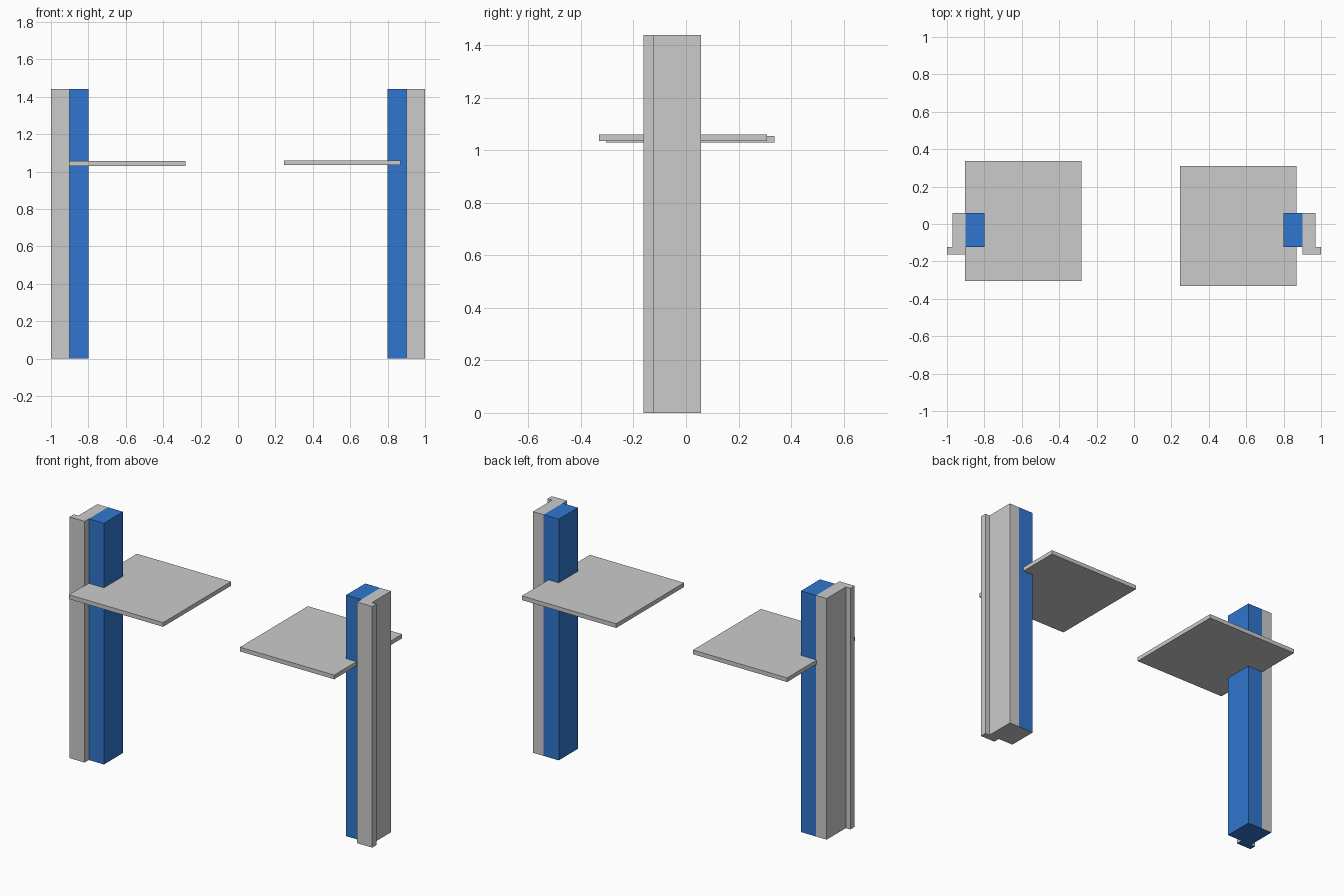
import bpy, bmesh

if "Cube" in bpy.data.objects:
    bpy.data.objects.remove(bpy.data.objects["Cube"])

HEIGHT = 1.44

blue = bpy.data.materials.new("blue")
blue.diffuse_color = (0.03, 0.18, 0.62, 1.0)
blue.use_nodes = True
blue.node_tree.nodes["Principled BSDF"].inputs["Base Color"].default_value = blue.diffuse_color

# Post cross-section (right side): blue inner block, grey outer channel, front flange
PROFILE = [(0.80, -0.122), (0.90, -0.122), (0.90, -0.162), (1.00, -0.162),
           (1.00, -0.122), (0.97, -0.122), (0.97, 0.058), (0.90, 0.058), (0.80, 0.058)]
BLUE_SIDES = {0, 7, 8}          # profile edges that belong to the blue block
BLUE_TOP = [0, 1, 7, 8]
GREY_TOP = [1, 2, 3, 4, 5, 6, 7]


def finish(name, bm, materials=()):
    bmesh.ops.recalc_face_normals(bm, faces=bm.faces[:])
    mesh = bpy.data.meshes.new(name)
    bm.to_mesh(mesh)
    bm.free()
    for m in materials:
        mesh.materials.append(m)
    obj = bpy.data.objects.new(name, mesh)
    bpy.context.collection.objects.link(obj)
    return obj


def post(name, side, bottom_slot):
    bm = bmesh.new()
    low = [bm.verts.new((side * x, y, 0)) for x, y in PROFILE]
    top = [bm.verts.new((side * x, y, HEIGHT)) for x, y in PROFILE]
    n = len(PROFILE)
    for i in range(n):
        j = (i + 1) % n
        face = bm.faces.new((low[i], low[j], top[j], top[i]))
        face.material_index = int(i in BLUE_SIDES)
    bm.faces.new(low[::-1]).material_index = bottom_slot
    bm.faces.new([top[i] for i in BLUE_TOP]).material_index = 1
    bm.faces.new([top[i] for i in GREY_TOP]).material_index = 0
    finish(name, bm, (None, blue))


def plate(name, lo, hi):
    bm = bmesh.new()
    bmesh.ops.create_cube(bm, size=1)
    for v in bm.verts:
        v.co = [lo[k] if v.co[k] < 0 else hi[k] for k in range(3)]
    finish(name, bm)


# Door-frame style posts, mirrored left and right
post("left_post", -1, 1)
post("right_post", 1, 0)

# Thin horizontal plates crossing the posts
plate("left_plate", (-0.904, -0.304, 1.030), (-0.282, 0.337, 1.055))
plate("right_plate", (0.245, -0.332, 1.035), (0.868, 0.309, 1.060))
